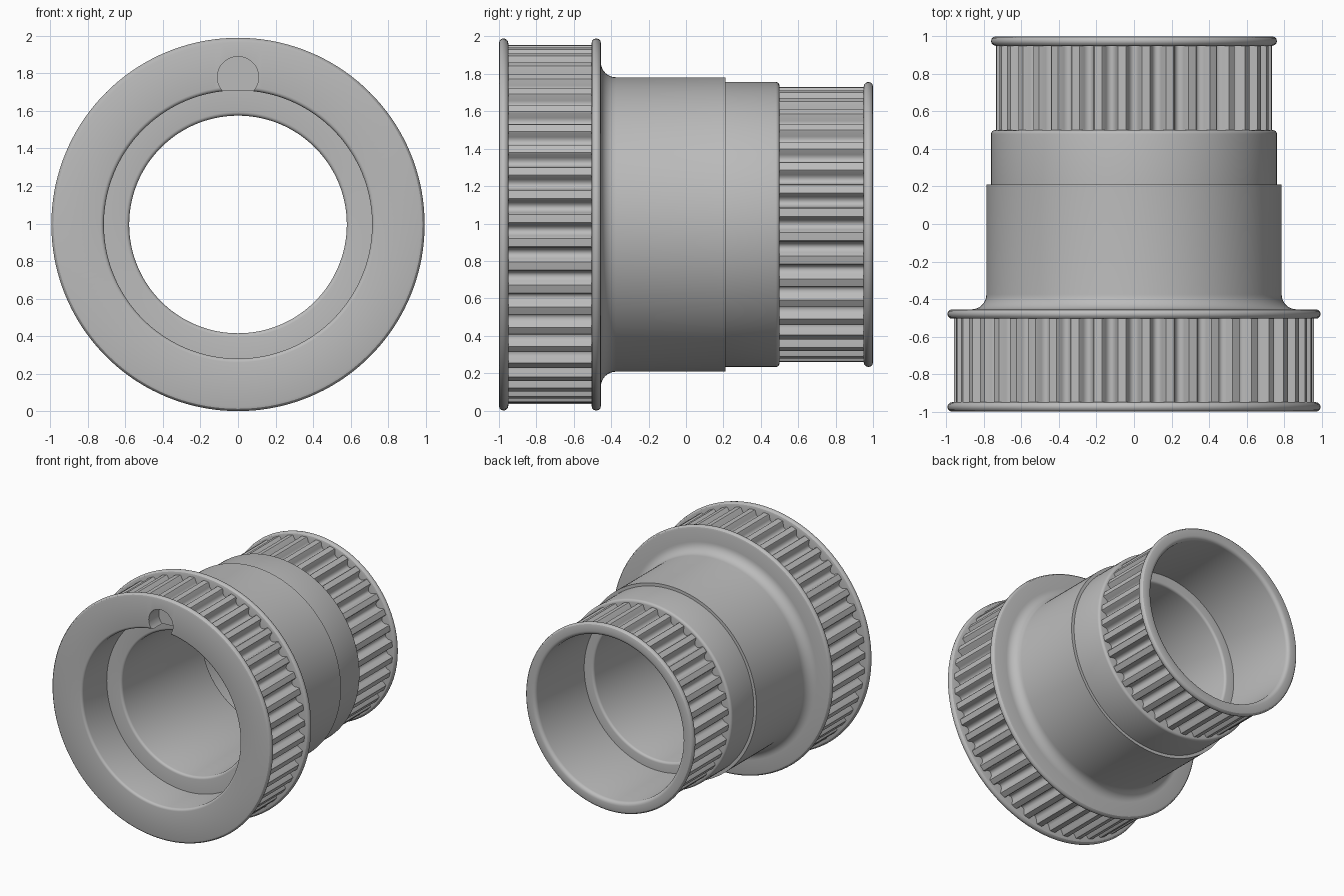
import bpy, bmesh, math
from mathutils import Matrix, Vector

if "Cube" in bpy.data.objects:
    bpy.data.objects.remove(bpy.data.objects["Cube"])

CZ = 0.995      # height of the axis
grey = bpy.data.materials.new("plain grey")
grey.use_nodes = True
grey.diffuse_color = (0.5, 0.5, 0.5, 1)
grey.node_tree.nodes["Principled BSDF"].inputs["Base Color"].default_value = (0.5, 0.5, 0.5, 1)


def finish(name, bm):
    bmesh.ops.recalc_face_normals(bm, faces=bm.faces)
    mesh = bpy.data.meshes.new(name)
    bm.to_mesh(mesh)
    bm.free()
    obj = bpy.data.objects.new(name, mesh)
    obj.location.z = CZ
    bpy.context.collection.objects.link(obj)
    mesh.materials.append(grey)
    return obj


def smooth(obj, angle=30):
    bpy.ops.object.select_all(action='DESELECT')
    bpy.context.view_layer.objects.active = obj
    obj.select_set(True)
    bpy.ops.object.shade_smooth_by_angle(angle=math.radians(angle))


def lathe(name, profile, seg=144):
    """Turn a closed (radius, y) outline around the y axis."""
    bm = bmesh.new()
    rings = []
    for i in range(seg):
        a = math.tau * i / seg
        rings.append([bm.verts.new((r * math.sin(a), y, r * math.cos(a))) for r, y in profile])
    n = len(profile)
    for i in range(seg):
        p, q = rings[i], rings[(i + 1) % seg]
        for j in range(n):
            k = (j + 1) % n
            bm.faces.new((p[j], p[k], q[k], q[j]))
    return finish(name, bm)


def arc(cr, cy, rad, start, end, steps=6):
    """Points of an arc in the (radius, y) plane, angles in degrees."""
    out = []
    for i in range(steps + 1):
        a = math.radians(start + (end - start) * i / steps)
        out.append((cr + rad * math.cos(a), cy + rad * math.sin(a)))
    return out


def toothed_band(name, teeth, tip, depth, y0, y1):
    """Open shell of flat lands and round-bottomed grooves."""
    bm = bmesh.new()
    pitch = math.tau / teeth
    rim = []
    for t in range(teeth):
        for u in (-0.5, -0.33):
            rim.append((t * pitch + u * pitch, tip))
        for i in range(9):
            s = -1 + i / 4
            drop = depth * math.sqrt(max(0, 1 - s * s)) if abs(s) < 1 else depth * 0.1
            rim.append(((t + 0.29 * s) * pitch, tip - drop))
        rim.append(((t + 0.33) * pitch, tip))
    ends = [[bm.verts.new((r * math.sin(a), y, r * math.cos(a))) for a, r in rim] for y in (y0, y1)]
    for i in range(len(rim)):
        k = (i + 1) % len(rim)
        bm.faces.new((ends[0][i], ends[0][k], ends[1][k], ends[1][i]))
    band = finish(name, bm)
    smooth(band, 35)


# Turned body: flanges, barrel, collar and stepped bore in one outline
front_floor, rear_floor = 0.895, 0.67
outline = (
    arc(0.97, -0.975, 0.025, -90, 90)
    + [(front_floor, -0.95), (front_floor, -0.505)]
    + arc(0.97, -0.48, 0.025, -90, 90)
    + arc(0.867, -0.375, 0.08, 270, 180, 8)
    + [(0.787, 0.21), (0.762, 0.21)]
    + arc(0.742, 0.48, 0.02, 0, 90, 4)
    + [(rear_floor, 0.5), (rear_floor, 0.95)]
    + arc(0.737, 0.975, 0.025, -90, 90)
    + arc(0.695, 0.97, 0.03, 90, 180, 4)
    + [(0.665, 0.37)]
    + arc(0.6, 0.35, 0.02, 90, 180, 4)
    + arc(0.6, -0.66, 0.02, 180, 270, 4)
    + [(0.715, -0.68)]
    + arc(0.735, -0.98, 0.02, 180, 270, 4)
)
body = lathe("body", outline)

# Round key notch at the top of the front bore
bm = bmesh.new()
place = Matrix.Translation(Vector((0, -1, 0.785))) @ Matrix.Rotation(math.pi / 2, 4, 'X')
bmesh.ops.create_cone(bm, cap_ends=True, segments=48, radius1=0.11, radius2=0.11, depth=0.26, matrix=place)
cutter = finish("notch_cutter", bm)
cutter.hide_render = True
cut = body.modifiers.new("notch", 'BOOLEAN')
cut.operation = 'DIFFERENCE'
cut.solver = 'EXACT'
cut.object = cutter
bpy.context.view_layer.objects.active = body
bpy.ops.object.modifier_apply(modifier=cut.name)
bpy.data.objects.remove(cutter)
smooth(body)

# Toothed bands between the flanges
toothed_band("front_teeth", 47, 0.96, 0.055, -0.955, -0.5)
toothed_band("rear_teeth", 36, 0.737, 0.055, 0.495, 0.955)
